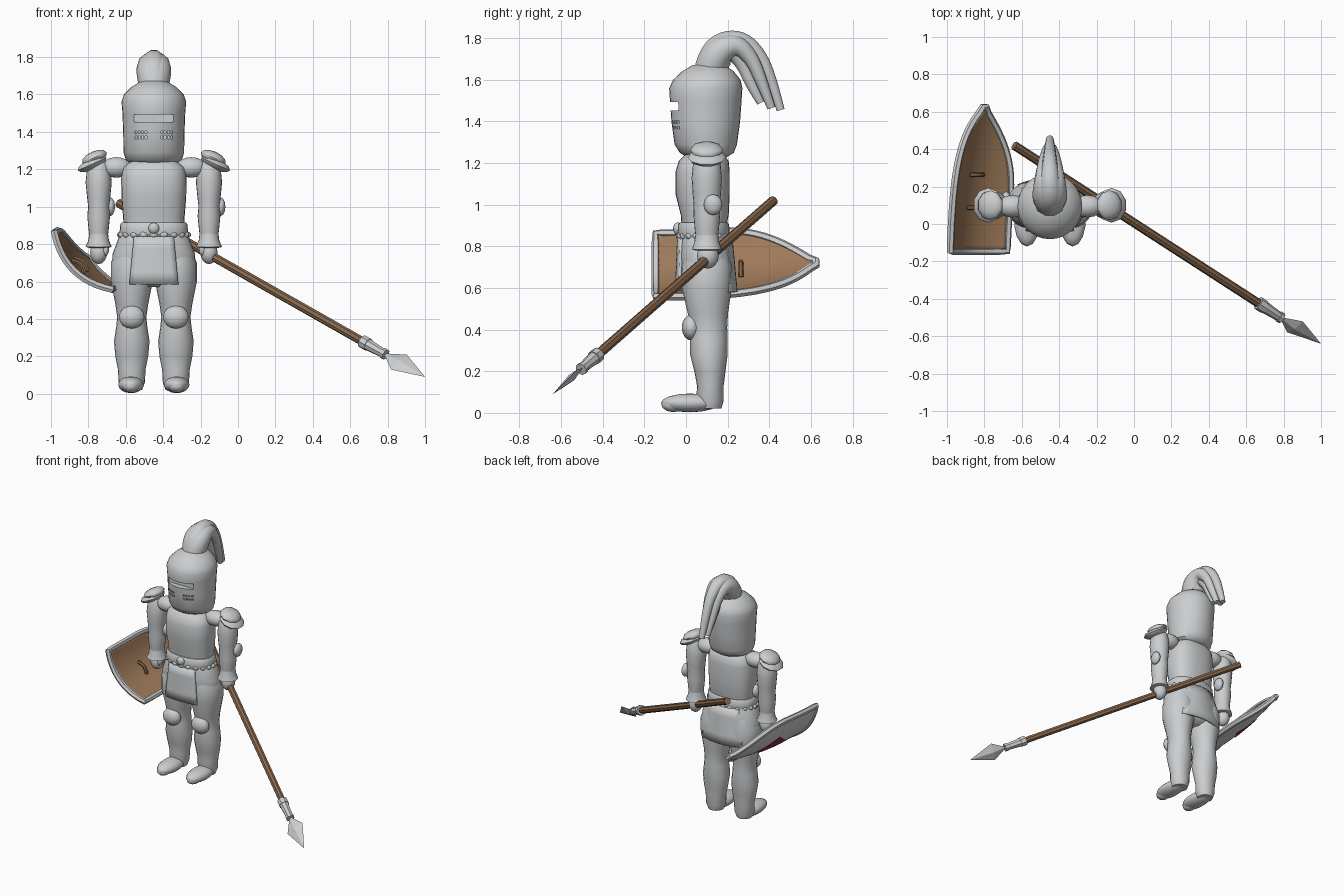
import bpy, bmesh, math
from mathutils import Vector, Matrix

if bpy.data.objects.get("Cube"):
    bpy.data.objects.remove(bpy.data.objects["Cube"])

def material(name, r, g, b):
    m = bpy.data.materials.new(name)
    m.use_nodes = True
    m.diffuse_color = (r, g, b, 1)
    m.node_tree.nodes["Principled BSDF"].inputs["Base Color"].default_value = (r, g, b, 1)
    return m

STEEL = material("steel grey", 0.6, 0.61, 0.62)
LEATHER = material("tan brown", 0.34, 0.19, 0.1)
WOOD = material("wood brown", 0.25, 0.14, 0.075)
RED = material("dark red", 0.28, 0.025, 0.05)
CX = -0.45                                   # centre line of the figure
SIDES = (("left", 1), ("right", -1))

def activate(ob):
    bpy.ops.object.select_all(action="DESELECT")
    ob.select_set(True)
    bpy.context.view_layer.objects.active = ob

def make(name, bm, mat, smooth=40):
    bmesh.ops.recalc_face_normals(bm, faces=bm.faces[:])
    me = bpy.data.meshes.new(name)
    bm.to_mesh(me)
    bm.free()
    ob = bpy.data.objects.new(name, me)
    bpy.context.collection.objects.link(ob)
    me.materials.append(mat)
    if smooth:
        activate(ob)
        bpy.ops.object.shade_smooth_by_angle(angle=math.radians(smooth))
    return ob

def apply_mod(ob, kind, **settings):
    mod = ob.modifiers.new(kind, kind)
    for key, value in settings.items():
        setattr(mod, key, value)
    activate(ob)
    bpy.ops.object.modifier_apply(modifier=mod.name)

def loft(name, x, rings, mat=STEEL, n=20, power=1.0):
    """Capped stack of flat rings, each (z, y, half width, half depth)."""
    bm = bmesh.new()
    loops = []
    sq = lambda v: math.copysign(abs(v) ** power, v)
    for z, y, rx, ry in rings:
        angles = [2 * math.pi * i / n for i in range(n)]
        loops.append([bm.verts.new((x + rx * sq(math.cos(a)), y + ry * sq(math.sin(a)), z)) for a in angles])
    for a, b in zip(loops, loops[1:]):
        for i in range(n):
            bm.faces.new((a[i], a[(i + 1) % n], b[(i + 1) % n], b[i]))
    bm.faces.new(loops[0])
    bm.faces.new(loops[-1])
    return make(name, bm, mat)

def ellipsoid(name, loc, size, tilt=0, n=14, mat=STEEL):
    bm = bmesh.new()
    mtx = Matrix.Translation(loc) @ Matrix.Rotation(tilt, 4, "Y") @ Matrix.Diagonal((*size, 1))
    bmesh.ops.create_uvsphere(bm, u_segments=n, v_segments=n // 2 + 1, radius=1, matrix=mtx)
    return make(name, bm, mat, 60)

def rod(name, p, q, r1, r2, mat, n=8):
    bm = bmesh.new()
    d = q - p
    mtx = Matrix.Translation((p + q) / 2) @ d.to_track_quat("Z", "Y").to_matrix().to_4x4()
    bmesh.ops.create_cone(bm, cap_ends=True, segments=n, radius1=r1, radius2=r2, depth=d.length, matrix=mtx)
    return make(name, bm, mat, 30)

def sheet(name, fn, nu, nv, mat, thick=0):
    """Grid of fn(u, v) with u and v from 0 to 1, optionally thickened."""
    bm = bmesh.new()
    rows = [[bm.verts.new(fn(i / nu, j / nv)) for i in range(nu + 1)] for j in range(nv + 1)]
    for a, b in zip(rows, rows[1:]):
        for i in range(nu):
            bm.faces.new((a[i], a[i + 1], b[i + 1], b[i]))
    ob = make(name, bm, mat)
    if thick:
        apply_mod(ob, "SOLIDIFY", thickness=thick, offset=0)
    return ob

def tube(name, points, radii, mat, depth=1, res=3, kind="NURBS", cyclic=False):
    cu = bpy.data.curves.new(name, "CURVE")
    cu.dimensions, cu.bevel_depth, cu.bevel_resolution, cu.use_fill_caps = "3D", depth, res, True
    sp = cu.splines.new(kind)
    sp.points.add(len(points) - 1)
    for p, co, r in zip(sp.points, points, radii):
        p.co, p.radius = (*co, 1), r
    sp.use_cyclic_u = cyclic
    sp.use_endpoint_u = True
    sp.order_u, sp.resolution_u = 3, 5
    ob = bpy.data.objects.new(name, cu)
    bpy.context.collection.objects.link(ob)
    cu.materials.append(mat)
    activate(ob)
    bpy.ops.object.convert(target="MESH")
    bpy.ops.object.shade_smooth_by_angle(angle=math.radians(50))

# Helmet with eye slit and breathing holes
helmet = loft("helmet", CX, [(1.225, .1, .11, .09), (1.25, .1, .15, .13), (1.29, .095, .162, .15),
    (1.4, .095, .164, .165), (1.5, .095, .168, .172), (1.56, .095, .173, .176), (1.6, .1, .16, .162),
    (1.64, .105, .12, .125), (1.67, .11, .07, .08), (1.68, .11, .02, .02)], n=32)
bm = bmesh.new()
def cut_box(x, y, z, sx, sy, sz):
    bmesh.ops.create_cube(bm, size=1, matrix=Matrix.Translation((x, y, z)) @ Matrix.Diagonal((sx, sy, sz, 1)))
cut_box(CX, -.08, 1.473, .21, .1, .042)
for side in (1, -1):
    for row in (1.37, 1.398):
        for i in range(4):
            cut_box(CX + side * (.042 + i * .018), -.05, row, .01, .08, .014)
cutter = make("slit_cutter", bm, STEEL, 0)
cutter.hide_render = True
apply_mod(helmet, "BOOLEAN", object=cutter, operation="DIFFERENCE", solver="EXACT")
bpy.data.objects.remove(cutter)

# Plume: four drooping strands
for i, (dx, ye, ze, lift) in enumerate([(0, .455, 1.455, 0), (.032, .41, 1.465, -.02),
                                        (-.032, .41, 1.465, -.02), (0, .36, 1.49, -.05)]):
    y0 = ye - .455
    path = [(CX, .11, 1.63), (CX + dx * .6, .13, 1.74 + lift), (CX + dx, .25 + y0 * .3, 1.80 + lift),
            (CX + dx, .35 + y0 * .8, 1.73 + lift), (CX + dx * .8, .41 + y0, 1.6 + lift * .5), (CX + dx * .5, ye, ze)]
    tube("plume_strand_%d" % (i + 1), path, [.075, .08, .052, .036, .03, .02], STEEL)

# Torso, belt and hips
loft("neck", CX, [(1.18, .09, .08, .08), (1.27, .09, .08, .08)])
loft("breastplate", CX, [(.88, .085, .16, .105), (.95, .09, .165, .115), (1.05, .08, .173, .13),
    (1.16, .08, .175, .13), (1.21, .085, .165, .12), (1.245, .09, .12, .09), (1.26, .09, .07, .06)], n=28, power=.8)
loft("belt", CX, [(.85, .085, .18, .122), (.865, .085, .183, .125), (.905, .085, .18, .122), (.915, .085, .172, .115)], n=28, power=.85)
for i in range(20):
    a = math.tau * i / 20
    ellipsoid("belt_scallop_%d" % (i + 1), (CX + .175 * math.cos(a), .085 + .117 * math.sin(a), .85), (.024, .018, .018), n=8)
ellipsoid("buckle", (CX, -.04, .885), (.03, .022, .03))
loft("hips", CX, [(.88, .09, .165, .11), (.83, .09, .19, .122), (.75, .095, .22, .13),
                  (.66, .1, .225, .125), (.6, .1, .19, .1), (.57, .1, .1, .06)], n=28, power=.85)

def flap(name, z0, z1, w0, w1, y0, y1, bow):
    def fn(u, v):
        s = 2 * u - 1
        return (CX + s * (w0 + (w1 - w0) * v), y0 + (y1 - y0) * v + bow * s * s, z0 + (z1 - z0) * v)
    sheet(name, fn, 8, 4, STEEL, .016)
flap("front_skirt_plate", .84, .585, .105, .13, -.035, -.045, .015)
flap("back_skirt_plate", .85, .58, .12, .17, .215, .24, -.035)

# Legs and arms
for side, s in SIDES:
    x = CX + s * .118
    loft(side + "_leg", x, [(.78, .1, .08, .1), (.7, .1, .112, .122), (.6, .1, .112, .12), (.48, .105, .088, .097),
        (.41, .11, .078, .088), (.36, .11, .083, .09), (.28, .11, .095, .09), (.2, .115, .088, .075),
        (.13, .117, .074, .064), (.06, .115, .07, .066), (.02, .115, .055, .055)])
    ellipsoid(side + "_knee_cap", (x, .025, .41), (.07, .045, .062))
    ellipsoid(side + "_foot", (x + s * .004, .02, .048), (.07, .14, .045))
    ellipsoid(side + "_toe", (x + s * .005, -.06, .04), (.045, .058, .036))

    ellipsoid(side + "_shoulder", (CX + s * .2, .095, 1.21), (.085, .06, .055))
    x = CX + s * .295
    loft(side + "_arm", x, [(1.25, .1, .04, .045), (1.21, .1, .062, .065), (1.13, .1, .07, .073), (1.05, .1, .062, .068),
        (1.0, .1, .056, .063), (.95, .1, .061, .064), (.88, .1, .054, .058), (.83, .1, .048, .052)])
    loft(side + "_cuff", x, [(.86, .1, .05, .054), (.82, .1, .055, .06), (.785, .1, .07, .072), (.78, .1, .05, .05)])
    ellipsoid(side + "_hand", (x, .105, .755), (.047, .052, .062))
    ellipsoid(side + "_thumb", (x - s * .035, .085, .77), (.02, .025, .035), n=8)
    ellipsoid(side + "_elbow_cap", (x + .062, .13, 1.0), (.027, .045, .05), n=10)
    ellipsoid(side + "_shoulder_plate", (CX + s * .33, .1, 1.228), (.088, .093, .03), s * .42, 10)
    ellipsoid(side + "_shoulder_dome", (CX + s * .318, .1, 1.262), (.075, .08, .034), s * .42, 10)

# Spear
END, TIP = Vector((-.64, .42, 1.02)), Vector((1.0, -.64, .09))
at = lambda f: END.lerp(TIP, f)
rod("spear_shaft", at(0), at(.82), .024, .024, WOOD)
rod("spear_collar", at(.795), at(.815), .036, .036, STEEL)
rod("spear_socket", at(.81), at(.865), .033, .025, STEEL)
rod("spear_ring", at(.862), at(.872), .03, .03, STEEL)
axis = (TIP - END).normalized()
wide = Vector((.53, .45, .6))
wide = (wide - axis * wide.dot(axis)).normalized()
flat = axis.cross(wide)
bm = bmesh.new()
mid = at(.915)
ends = [bm.verts.new(at(.865)), bm.verts.new(TIP)]
ring = [bm.verts.new(mid + o) for o in (wide * .065, flat * .018, wide * -.065, flat * -.018)]
for e in ends:
    for i in range(4):
        bm.faces.new((e, ring[i], ring[(i + 1) % 4]))
make("spear_blade", bm, STEEL, 0)

# Shield: bowed board, rim, painted diamond and straps
ACROSS, OUT = Vector((1, 0, -1)).normalized(), Vector((-1, 0, -1)).normalized()
HALF = .215
def half_width(t):
    return HALF * max(.06, 1 - max(0, (t - .33) / .67) ** 2.6)
def shield_point(s, t, off=0):
    bow = .07 * (1 - (s / HALF) ** 2) - .085 * t * t + off
    return Vector((-.83 + .02 * t, -.145 + .77 * t, .71)) + ACROSS * s + OUT * bow

board = sheet("shield_board", lambda u, v: shield_point((2 * u - 1) * half_width(v), v), 16, 24, STEEL, .02)
board.data.materials.append(LEATHER)
for f in board.data.polygons:
    f.material_index = 0 if f.normal.dot(OUT) > 0 else 1
steps = [i / 24 for i in range(25)]
outline = [shield_point(half_width(t), t) for t in steps] + [shield_point(-half_width(t), t) for t in reversed(steps)]
outline += [shield_point(HALF * k / 6, 0) for k in range(-5, 6)]
tube("shield_rim", outline, [1] * len(outline), STEEL, .02, 1, "POLY", True)
sheet("shield_diamond", lambda u, v: shield_point(.11 * (u - v), .47 + .2 * (u + v - 1), .016), 12, 12, RED)
for name, t in (("rear_strap", .53), ("front_strap", .3)):
    pts = [shield_point(s * .05, t, -.012 - .025 * (1 - s * s)) for s in (-1, -.5, 0, .5, 1)]
    tube(name, pts, [1] * 5, WOOD, .012, 1)
